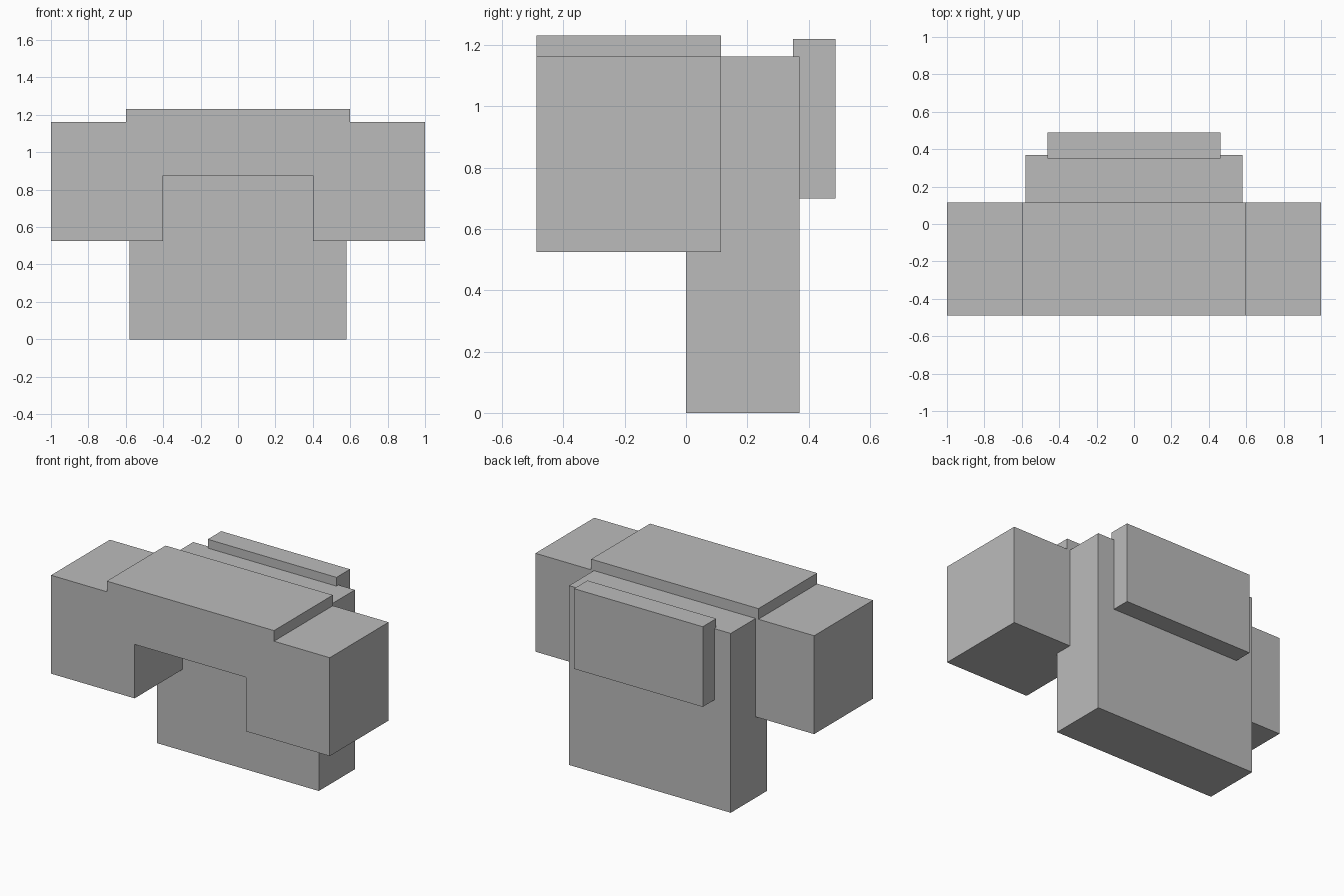
import bpy
import bmesh

default_cube = bpy.data.objects.get("Cube")
if default_cube:
    bpy.data.objects.remove(default_cube, do_unlink=True)

# Single neutral colour
GREY = (0.5, 0.5, 0.5, 1.0)
grey = bpy.data.materials.new("plain grey")
grey.use_nodes = True
grey.diffuse_color = GREY
grey.node_tree.nodes["Principled BSDF"].inputs["Base Color"].default_value = GREY


def extrude_profile(name, half_profile, y_front, y_back):
    """Mirror a right-hand (x, z) outline across x = 0 and extrude it along y."""
    outline = half_profile + [(-x, z) for x, z in reversed(half_profile)]
    bm = bmesh.new()
    face = bm.faces.new([bm.verts.new((x, y_front, z)) for x, z in outline])
    result = bmesh.ops.extrude_face_region(bm, geom=[face])
    moved = [v for v in result["geom"] if isinstance(v, bmesh.types.BMVert)]
    bmesh.ops.translate(bm, verts=moved, vec=(0, y_back - y_front, 0))
    bmesh.ops.recalc_face_normals(bm, faces=bm.faces)
    mesh = bpy.data.meshes.new(name)
    bm.to_mesh(mesh)
    bm.free()
    mesh.materials.append(grey)
    obj = bpy.data.objects.new(name, mesh)
    bpy.context.collection.objects.link(obj)
    return obj


def block(name, half_width, y_front, y_back, z_low, z_high):
    return extrude_profile(
        name, [(half_width, z_low), (half_width, z_high)], y_front, y_back)


# Front bridge: notched underneath, with a raised centre on top
extrude_profile("front_bridge", [
    (0.40, 0.875), (0.40, 0.525), (1.0, 0.525),
    (1.0, 1.163), (0.60, 1.163), (0.60, 1.232),
], -0.488, 0.115)

# Upright body standing on the ground behind the bridge
block("upright_body", 0.58, 0.0, 0.37, 0.0, 1.163)

# Panel set into the back of the body
block("back_panel", 0.462, 0.35, 0.488, 0.70, 1.22)
